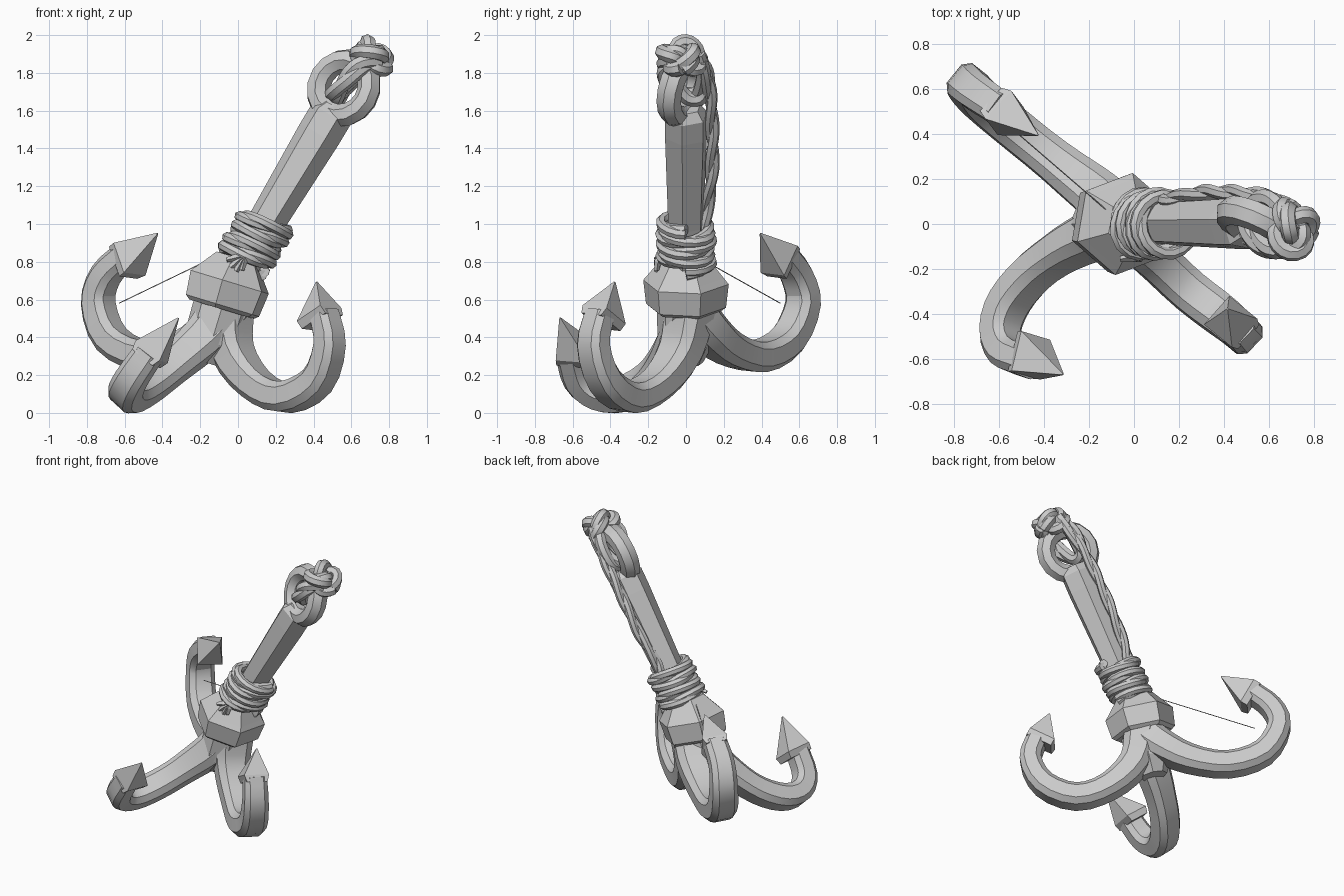
import bpy, bmesh, math
from mathutils import Vector as V, Matrix

cube = bpy.data.objects.get("Cube")
if cube:
    bpy.data.objects.remove(cube)

GREY = (0.6, 0.6, 0.6, 1)
mat = bpy.data.materials.new("plain_grey")
mat.use_nodes = True
mat.diffuse_color = GREY
mat.node_tree.nodes["Principled BSDF"].inputs["Base Color"].default_value = GREY


def finish(name, bm, smooth=None):
    bmesh.ops.recalc_face_normals(bm, faces=bm.faces)
    me = bpy.data.meshes.new(name)
    bm.to_mesh(me)
    bm.free()
    me.materials.append(mat)
    ob = bpy.data.objects.new(name, me)
    bpy.context.collection.objects.link(ob)
    if smooth:
        bpy.ops.object.select_all(action='DESELECT')
        bpy.context.view_layer.objects.active = ob
        ob.select_set(True)
        bpy.ops.object.shade_smooth_by_angle(angle=math.radians(smooth))


def spline(pts, sub):
    """Catmull-Rom through the points."""
    p = [V(q) for q in pts]
    p = [2 * p[0] - p[1]] + p + [2 * p[-1] - p[-2]]
    out = []
    for a, b, c, d in zip(p, p[1:], p[2:], p[3:]):
        for i in range(sub):
            t = i / sub
            out.append(0.5 * (2 * b + (c - a) * t + (2 * a - 5 * b + 4 * c - d) * t * t
                              + (3 * b - a - 3 * c + d) * t ** 3))
    return out + [p[-2]]


def frames(path, side):
    """Tangent, side and up direction at each path point."""
    out = []
    for i in range(len(path)):
        t = (path[min(i + 1, len(path) - 1)] - path[max(i - 1, 0)]).normalized()
        side = (side - t * side.dot(t)).normalized()
        out.append((t, side, t.cross(side)))
    return out


def skin(bm, rings):
    """Closed skin over a row of vertex rings."""
    n = len(rings[0])
    for a, b in zip(rings, rings[1:]):
        for j in range(n):
            bm.faces.new((a[j], a[(j + 1) % n], b[(j + 1) % n], b[j]))
    bm.faces.new(rings[0])
    bm.faces.new(rings[-1])


def sweep(bm, path, section, side, scale=lambda t: 1):
    rings = []
    for i, (p, (t, s, u)) in enumerate(zip(path, frames(path, side))):
        k = scale(i / (len(path) - 1))
        rings.append([bm.verts.new(p + (s * x + u * y) * k) for x, y in section])
    skin(bm, rings)


def polygon(n, r, turn=0.0):
    return [(r * math.cos(turn + math.tau * i / n), r * math.sin(turn + math.tau * i / n))
            for i in range(n)]


def rope(name, path, radius, turns, side=V((0, 1, 0.1))):
    """Two fat strands loosely twisted around a path."""
    bm = bmesh.new()
    fr = frames(path, side)
    for phase in (0, math.pi):
        strand = []
        for i, (p, (t, s, u)) in enumerate(zip(path, fr)):
            a = phase + math.tau * turns * i / (len(path) - 1)
            strand.append(p + (s * math.cos(a) + u * math.sin(a)) * radius * 0.33)
        sweep(bm, strand, polygon(7, radius * 0.78), side)
    finish(name, bm, 40)


def lathe(name, base, axis, rows, n, turn):
    """Many-sided solid from (height, radius) rows along an axis."""
    bm = bmesh.new()
    rot = V((0, 0, 1)).rotation_difference(axis)
    skin(bm, [[bm.verts.new(base + rot @ V((x, y, h))) for x, y in polygon(n, r, turn)]
              for h, r in rows])
    finish(name, bm)


# Hooks: chamfered arms, flared at the root, with barbed points
CHAMFERED = [(.092, -.045), (.092, .045), (.055, .08), (-.055, .08),
             (-.092, .045), (-.092, -.045), (-.055, -.08), (.055, -.08)]


def hook(name, pts, tip):
    tip = V(tip)
    path = spline(pts, 3)
    mid = path[len(path) // 2]
    side = (mid - path[0]).cross(tip - mid).normalized()
    bm = bmesh.new()
    sweep(bm, path, CHAMFERED, side,
          lambda t: 1 + .4 * max(0, 1 - t * 2.8) - .18 * max(0, t - .6) / .4)
    finish(name, bm, 20)
    end = path[-1]
    t = (path[-1] - path[-3]).normalized()
    inward = side.cross(t)
    bm = bmesh.new()
    rings = [[bm.verts.new(end + inward * a + side * b + t * c) for a, b, c in
              ((i, w, ci), (i, -w, ci), (-o, -w, co), (-o, w, co))]
             for i, o, w, ci, co in ((.115, .065, .07, -.055, -.03),
                                     (.125, .055, .085, -.01, .015))]
    rings.append([bm.verts.new(tip + (v.co - tip) * .04) for v in rings[-1]])
    skin(bm, rings)
    finish(name + "_point", bm)


hook("left_front_hook", [(-.05, .02, .56), (-.03, -.03, .33), (.09, -.15, .155), (.25, -.30, .083),
                         (.42, -.43, .17), (.485, -.49, .36), (.455, -.455, .53)],
     (.415, -.375, .70))
hook("right_front_hook", [(-.06, .02, .56), (-.16, -.04, .42), (-.30, -.11, .29), (-.44, -.21, .17),
                          (-.55, -.34, .10), (-.595, -.47, .105), (-.565, -.57, .18),
                          (-.47, -.615, .32)], (-.31, -.67, .51))
hook("right_back_hook", [(-.06, .01, .56), (-.14, .11, .44), (-.29, .23, .34), (-.49, .39, .30),
                         (-.67, .54, .39), (-.74, .62, .58), (-.70, .585, .73),
                         (-.59, .51, .84)], (-.42, .39, .955))

# Hub and hexagonal collar
collar_axis = V((.29, 0, .957))
centre = V((-.06, 0, .64))
lathe("hub", centre, collar_axis, [(-.39, .09), (-.28, .15), (-.07, .155), (0, .16)], 8, 0)
lathe("collar", centre, collar_axis,
      [(-.095, .19), (-.075, .215), (.055, .23), (.085, .205), (.19, .12)], 6, math.radians(20))

# Shaft
axis = V((.515, 0, .857)).normalized()
foot = V((-.06, 0, .66))
lathe("shaft", foot, axis, [(.02, .1), (.4, .1), (.95, .118), (1.07, .118), (1.12, .08)],
      6, math.radians(-10))

# Eye ring, turned a little about the shaft
yaw = math.radians(30)
across = V((axis.z, 0, -axis.x)) * math.cos(yaw) + V((0, -1, 0)) * math.sin(yaw)
facing = axis.cross(across)
eye = V((.56, -.015, 1.72))
bm = bmesh.new()
N, M = 16, 7
grid = []
for i in range(N):
    a = math.tau * i / N
    out = across * math.cos(a) + axis * math.sin(a)
    grid.append([bm.verts.new(eye + out * (.152 + x) + facing * y * 1.1)
                 for x, y in polygon(M, .062)])
for i in range(N):
    for j in range(M):
        a, b, k = grid[i], grid[(i + 1) % N], (j + 1) % M
        bm.faces.new((a[j], a[k], b[k], b[j]))
finish("eye_ring", bm, 25)

# Rope wound round the foot of the shaft in stacked, slightly slanting turns
perp = V((axis.z, 0, -axis.x))
coil = []
for i in range(4 * 18 + 1):
    a = math.tau * i / 18
    r = .125 + .006 * math.sin(i * .7)
    coil.append(foot + axis * (.155 + .255 * i / 72 + .012 * math.cos(a))
                + (perp * math.cos(a) + V((0, 1, 0)) * math.sin(a)) * r)
rope("rope_coil", coil, .037, 5, axis)

# Frayed rope end in front of the coil
bm = bmesh.new()
root = V((.04, -.12, .83))
for dx, dz in ((-.10, -.02), (-.08, -.06), (-.05, -.08), (-.02, -.075)):
    sweep(bm, [root, root + V((dx * .5, -.03, dz * .4)), root + V((dx, -.035, dz))],
          polygon(4, .026), V((0, 1, 0)), lambda t: 1 - .5 * t)
finish("frayed_end", bm)

# Rope running up the back of the shaft
rope("rope_run", spline([(.12, .10, .94), (.17, .11, 1.08), (.28, .135, 1.25), (.38, .14, 1.42),
                         (.48, .135, 1.58), (.59, .12, 1.73), (.70, .07, 1.86)], 5), .036, 2.5)

# Rope loop through the eye, and the knot above it
rope("eye_loop", spline([(.74, -.06, 1.86), (.64, -.115, 1.83), (.56, -.085, 1.75), (.51, .0, 1.68),
                         (.53, .08, 1.69), (.62, .10, 1.80), (.70, .05, 1.90)], 5), .05, 1.5)
knot = []
for i in range(61):
    a = math.tau * i / 60
    r = .055 + .03 * math.cos(3 * a)
    flat = V((math.cos(2 * a) * r, math.sin(2 * a) * r * 1.15, .045 * math.sin(3 * a)))
    knot.append(V((.705, -.02, 1.88)) + Matrix.Rotation(math.radians(35), 3, 'Y') @ flat)
rope("knot", knot, .05, 3, V((.1, .2, 1)))

# Thin line from the collar to the back hook
bm = bmesh.new()
sweep(bm, [V((-.05, 0, .86)), V((-.63, .5, .58))], polygon(3, .003), V((0, 0, 1)))
finish("thin_line", bm)
